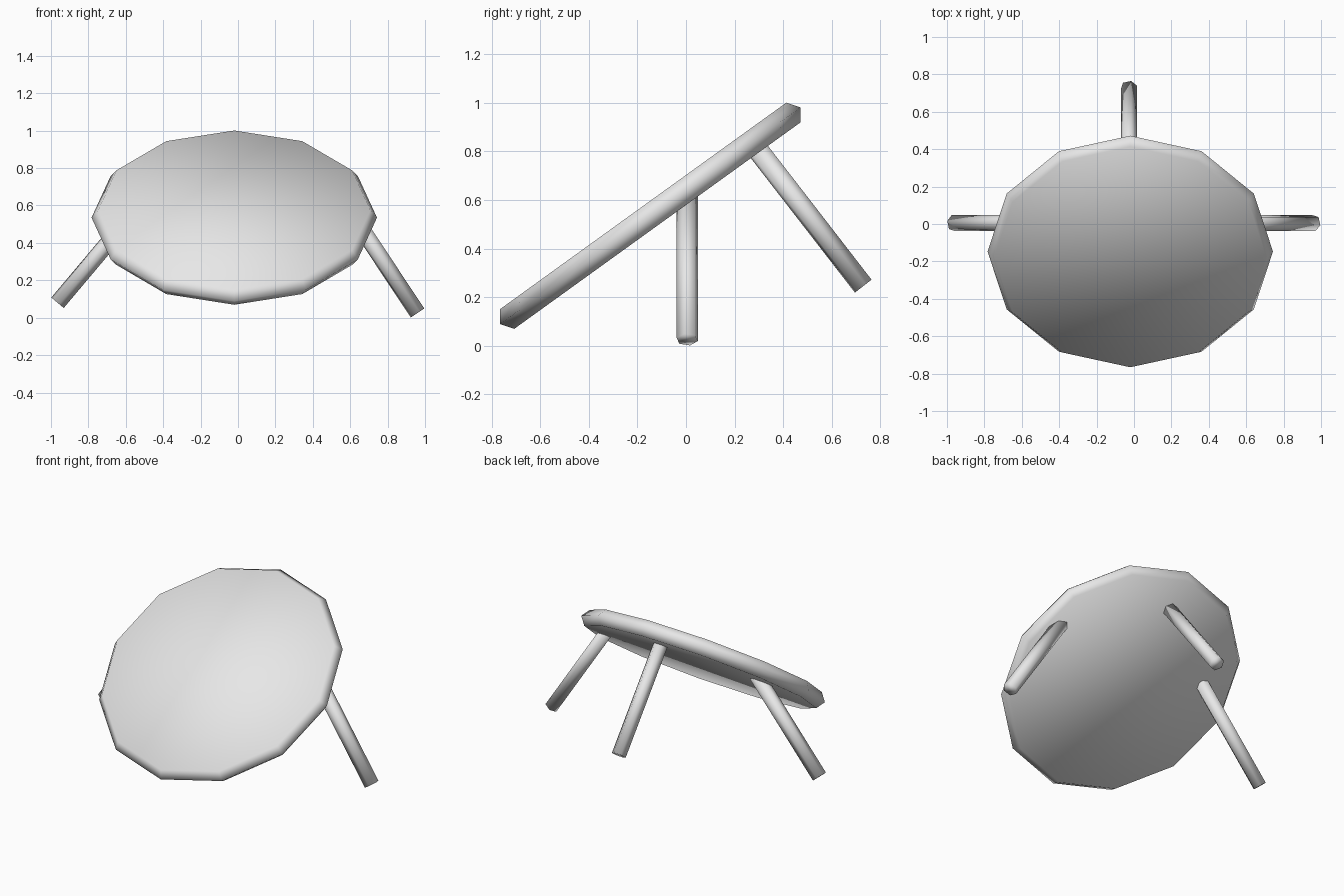
import bpy, bmesh, math
from mathutils import Matrix, Vector

if "Cube" in bpy.data.objects:
    bpy.data.objects.remove(bpy.data.objects["Cube"], do_unlink=True)

grey = bpy.data.materials.new("light_grey")
grey.use_nodes = True
grey.diffuse_color = (0.8, 0.8, 0.8, 1)
grey.node_tree.nodes["Principled BSDF"].inputs["Base Color"].default_value = (0.8, 0.8, 0.8, 1)


def lathe(name, rings, sides, turn, matrix):
    """Capped solid from (radius, height) rings, fully smooth shaded."""
    bm = bmesh.new()
    loops = []
    for radius, height in rings:
        angles = [turn + math.tau * i / sides for i in range(sides)]
        loops.append([bm.verts.new((radius * math.cos(a), radius * math.sin(a), height))
                      for a in angles])
    for low, high in zip(loops, loops[1:]):
        for i in range(sides):
            j = (i + 1) % sides
            bm.faces.new((low[i], low[j], high[j], high[i]))
    bm.faces.new(loops[0][::-1])
    bm.faces.new(loops[-1])
    for face in bm.faces:
        face.smooth = True
    mesh = bpy.data.meshes.new(name)
    bm.to_mesh(mesh)
    bm.free()
    mesh.materials.append(grey)
    obj = bpy.data.objects.new(name, mesh)
    obj.matrix_world = matrix
    bpy.context.collection.objects.link(obj)
    return obj


def leg(name, foot, top):
    foot, top = Vector(foot), Vector(top)
    axis = top - foot
    matrix = Matrix.Translation(foot) @ axis.to_track_quat("Z", "Y").to_matrix().to_4x4()
    lathe(name, [(0.045, 0), (0.045, axis.length)], 6, math.radians(15), matrix)


# Tilted twelve-sided disc with a pointed rim
tilt = Matrix.Translation((-0.02, -0.147, 0.535)) @ Matrix.Rotation(math.radians(35.8), 4, "X")
lathe("tilted_disc", [(0.727, -0.05), (0.763, 0), (0.727, 0.05)], 12, 0, tilt)

# Three splayed legs
leg("right_leg", (-0.965, 0.005, 0.08), (-0.51, 0.005, 0.62))
leg("left_leg", (0.96, 0.005, 0.025), (0.565, 0.005, 0.62))
leg("back_leg", (-0.027, 0.73, 0.245), (-0.027, 0.285, 0.82))
